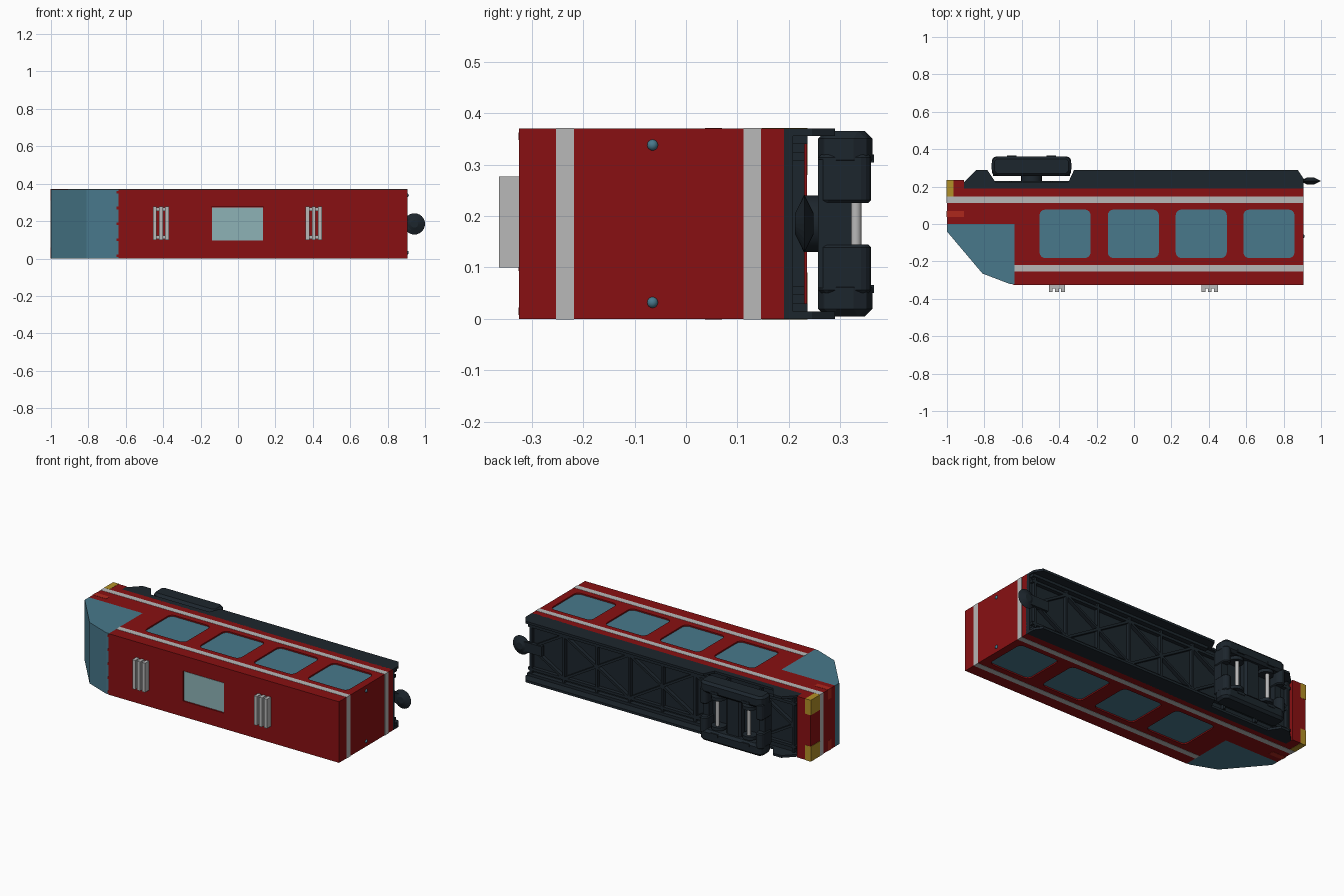
import bpy, bmesh, math
from mathutils import Vector, Matrix

if "Cube" in bpy.data.objects:
    bpy.data.objects.remove(bpy.data.objects["Cube"])

W = 0.37          # car width, lies along z
MID = W / 2


def material(name, rgb):
    m = bpy.data.materials.new(name)
    m.diffuse_color = (*rgb, 1)
    m.use_nodes = True
    m.node_tree.nodes["Principled BSDF"].inputs["Base Color"].default_value = m.diffuse_color
    return m


RED = material("red_paint", (0.25, 0.005, 0.006))
DARK = material("dark_metal", (0.012, 0.019, 0.026))
GLASS = material("glass", (0.065, 0.19, 0.26))
PALE = material("pale_glass", (0.27, 0.45, 0.47))
STRIPE = material("light_stripe", (0.48, 0.48, 0.48))
YELLOW = material("yellow_paint", (0.45, 0.28, 0.02))
LAMP = material("lamp_red", (0.42, 0.02, 0.012))


def finish(name, bm, mat, bevel=0):
    bmesh.ops.recalc_face_normals(bm, faces=bm.faces)
    me = bpy.data.meshes.new(name)
    bm.to_mesh(me)
    bm.free()
    ob = bpy.data.objects.new(name, me)
    bpy.context.collection.objects.link(ob)
    if mat:
        me.materials.append(mat)
    if bevel:
        md = ob.modifiers.new("bevel", 'BEVEL')
        md.width, md.segments = bevel, 1
    return ob


def add_prism(bm, pts, z0, z1):
    a = [bm.verts.new((x, y, z0)) for x, y in pts]
    b = [bm.verts.new((x, y, z1)) for x, y in pts]
    bm.faces.new(a)
    bm.faces.new(b[::-1])
    for i in range(len(pts)):
        j = (i + 1) % len(pts)
        bm.faces.new((a[i], a[j], b[j], b[i]))


def rect(x0, x1, y0, y1):
    return [(x0, y0), (x1, y0), (x1, y1), (x0, y1)]


def rounded(x0, x1, y0, y1, r, n=4):
    pts = []
    for k, (cx, cy) in enumerate([(x1 - r, y1 - r), (x0 + r, y1 - r), (x0 + r, y0 + r), (x1 - r, y0 + r)]):
        for i in range(n + 1):
            a = math.pi / 2 * (k + i / n)
            pts.append((cx + r * math.cos(a), cy + r * math.sin(a)))
    return pts


def prisms(name, items, mat, bevel=0, mirror=False):
    """items: (xy outline, z0, z1); mirror repeats each across the car's mid plane"""
    bm = bmesh.new()
    for pts, z0, z1 in items:
        add_prism(bm, pts, z0, z1)
        if mirror:
            add_prism(bm, pts, W - z1, W - z0)
    return finish(name, bm, mat, bevel)


def rod(name, p, q, r, mat, seg=16):
    p, q = Vector(p), Vector(q)
    bm = bmesh.new()
    rot = (q - p).to_track_quat('Z', 'Y').to_matrix().to_4x4()
    bmesh.ops.create_cone(bm, cap_ends=True, segments=seg, radius1=r, radius2=r, depth=(q - p).length,
                          matrix=Matrix.Translation((p + q) / 2) @ rot)
    ob = finish(name, bm, mat)
    for f in ob.data.polygons:
        f.use_smooth = len(f.vertices) == 4
    return ob


# Body shell with recessed windows and roof skylight
body = prisms("body_shell", [([(-1, 0), (-0.64, 0), (-0.64, -0.325), (0.905, -0.325), (0.905, 0.19),
                               (-0.91, 0.19), (-0.91, 0.235), (-1, 0.235)], 0, W)], RED)
wins = [(-0.505, -0.232), (-0.14, 0.133), (0.223, 0.496), (0.585, 0.858)]
D = 0.012
cut = [(rounded(a, b, -0.182, 0.077, 0.03), -0.05, D) for a, b in wins]
cut += [(p, W - D, W + 0.05) for p, _, _ in cut]
cut.append((rect(-0.14, 0.135, -0.4, -0.315), 0.095, 0.278))
cutter = prisms("window_cutter", cut, None)
cutter.hide_render = True
md = body.modifiers.new("cut", 'BOOLEAN')
md.object, md.operation, md.solver = cutter, 'DIFFERENCE', 'EXACT'
bpy.context.view_layer.objects.active = body
bpy.ops.object.modifier_apply(modifier="cut")
bpy.data.objects.remove(cutter)

prisms("side_windows", [(rounded(a, b, -0.182, 0.077, 0.03), D - 0.004, D + 0.001) for a, b in wins],
       GLASS, mirror=True)
prisms("roof_skylight", [(rect(-0.138, 0.133, -0.32, -0.314), 0.097, 0.274)], PALE)

# Wraparound windscreen nose and the red clips at its roof edge
prisms("windscreen", [([(-1, 0), (-1, -0.04), (-0.81, -0.265), (-0.66, -0.322), (-0.64, -0.322),
                        (-0.64, 0)], 0, W)], GLASS)
prisms("windscreen_clips", [([(-0.69, -0.306), (-0.64, -0.326), (-0.64, -0.31), (-0.69, -0.295)], z - .007, z + .007)
                            for z in (0.015, 0.1, 0.185, 0.27, 0.355)], RED)

# Stripes round sides and ends
e = 0.0012
prisms("upper_stripe", [(rect(-0.64, 0.905 + e, -0.253, -0.218), -e, W + e)], STRIPE)
prisms("lower_stripe", [(rect(-1 - e, 0.905 + e, 0.112, 0.146), -e, W + e)], STRIPE)

# Nose corner markers and lamps
prisms("yellow_corners", [(rect(-1 - 2 * e, -0.965, 0.147, 0.235 + e), -e, 0.09)], YELLOW, mirror=True)
prisms("front_lamps", [(rect(-1 - e, -0.91, 0.037, 0.07), -e, 0.06)], LAMP, mirror=True)
for i, z in enumerate((0.032, W - 0.032)):
    bm = bmesh.new()
    bmesh.ops.create_uvsphere(bm, u_segments=16, v_segments=8, radius=0.011,
                              matrix=Matrix.Translation((0.902, -0.065, z)))
    tail = finish(f"tail_lamp_{i}", bm, GLASS)
    tail.data.polygons.foreach_set("use_smooth", [True] * len(tail.data.polygons))

# Roof vents: base plate with three ribs and end ties
for n, cx in enumerate((-0.412, 0.405)):
    parts = [(rect(cx + d - 0.01, cx + d + 0.01, -0.363, -0.323), 0.1, 0.277) for d in (-0.033, 0, 0.033)]
    parts += [(rect(cx - 0.043, cx + 0.043, -0.346, -0.323), z, z + 0.018) for z in (0.105, 0.254)]
    prisms(f"roof_vent_{n}", parts, STRIPE)

# Underframe: floor, side skirts with bogie opening, inner ledges
prisms("underframe_floor", [(rect(-0.91, 0.905, 0.18, 0.208), 0, W)], DARK)
skirt = [(-0.91, 0.18), (0.905, 0.18), (0.905, 0.245), (0.875, 0.29), (-0.32, 0.29), (-0.35, 0.225),
         (-0.742, 0.225), (-0.785, 0.29), (-0.842, 0.29), (-0.91, 0.222)]
prisms("side_skirts", [(skirt, 0, 0.014)], DARK, mirror=True)
prisms("inner_ledges", [(rect(-0.32, 0.9, 0.2, 0.236), 0.012, 0.03)], DARK, mirror=True)

# Zigzag floor bracing
def bar(xa, za, xb, zb, w, y0, y1):
    bm_d = (Vector((xb, zb)) - Vector((xa, za))).normalized() * w / 2
    px, pz = -bm_d.y, bm_d.x
    return [[(x, y, z) for x, z in ((xa + px, za + pz), (xb + px, zb + pz), (xb - px, zb - pz), (xa - px, za - pz))]
            for y in (y0, y1)]


bm = bmesh.new()
bars = [(-0.9, z, 0.9, z, 0.016) for z in (0.055, W - 0.055)]
xs = [-0.88 + 0.22 * i for i in range(9)]
for i, x in enumerate(xs):
    bars.append((x, 0.02, x, W - 0.02, 0.014))
    if i < 8:
        za, zb = (0.055, MID) if i % 2 else (MID, 0.055)
        bars += [(x, za, x + 0.22, zb, 0.014), (x, W - za, x + 0.22, W - zb, 0.014)]
for b in bars:
    lo, hi = [[bm.verts.new(p) for p in ring] for ring in bar(*b, 0.204, 0.23)]
    bm.faces.new(lo)
    bm.faces.new(hi)
    for i in range(4):
        bm.faces.new((lo[i], lo[i - 1], hi[i - 1], hi[i]))
finish("floor_bracing", bm, DARK)

# Rear buffer: tapered disc on the end beam
bm = bmesh.new()
for y, s in ((0.219, -1), (0.241, 1)):
    bmesh.ops.create_cone(bm, cap_ends=True, segments=24, radius1=0.057, radius2=0.02, depth=0.018,
                          matrix=Matrix.Translation((0.943, 0.23 + s * 0.009, MID)) @
                          Matrix.Rotation(-s * math.pi / 2, 4, 'X'))
finish("rear_buffer", bm, DARK)
prisms("rear_buffer_arm", [(rect(0.8, 0.94, 0.219, 0.241), MID - 0.03, MID + 0.03)], DARK)

# Front bogie: pivot, side frames, notched end beams, deck
def octo(x0, x1, y0, y1, c):
    return [(x0 + c, y0), (x1 - c, y0), (x1, y0 + c), (x1, y1 - c), (x1 - c, y1), (x0 + c, y1), (x0, y1 - c), (x0, y0 + c)]


BX = -0.548
rod("bogie_pivot", (BX, 0.2, MID), (BX, 0.265, MID), 0.055, DARK, 20)
prisms("bogie_side_frames", [(octo(BX - 0.213, BX + 0.213, 0.257, 0.362, 0.022), 0.005, 0.075)],
       DARK, 0.014, True)
prisms("bogie_end_blocks", [(octo(x, x + 0.05, 0.257, 0.36, 0.014), 0.05, 0.145)
                            for x in (BX - 0.212, BX + 0.162)], DARK, 0.006, True)
prisms("bogie_end_beams", [(rect(x, x + 0.04, 0.257, 0.322), 0.06, W - 0.06)
                           for x in (BX - 0.207, BX + 0.167)], DARK)
prisms("bogie_deck", [(rect(BX - 0.19, BX + 0.19, 0.257, 0.285), 0.06, W - 0.06)], DARK)
prisms("bogie_bolster", [(octo(BX - 0.05, BX + 0.05, 0.28, 0.335, 0.012), 0.06, W - 0.06)], DARK)

# Axles, wheels and axle caps
for i, x in enumerate((BX - 0.105, BX + 0.105)):
    rod(f"axle_{i}", (x, 0.33, 0.09), (x, 0.33, W - 0.09), 0.011, STRIPE)
    for j, z in enumerate((0.095, W - 0.095)):
        rod(f"wheel_{i}{j}", (x, 0.318, z - 0.01), (x, 0.318, z + 0.01), 0.042, DARK, 24)
    prisms(f"axle_box_{i}", [(rect(x - 0.025, x + 0.025, 0.33, 0.365), 0.05, 0.066)], DARK, mirror=True)
